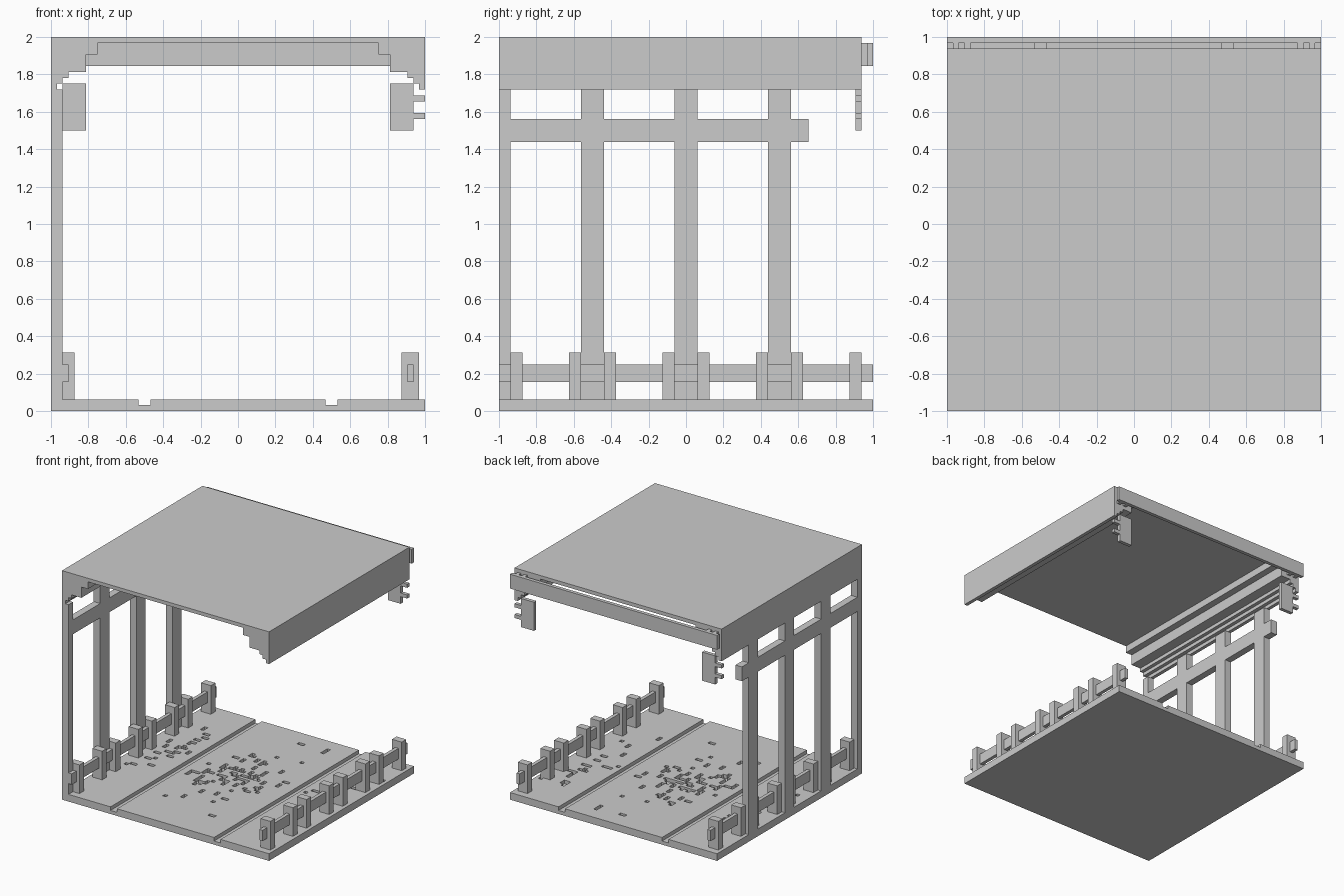
import bpy, bmesh, random

cube = bpy.data.objects.get("Cube")
if cube:
    bpy.data.objects.remove(cube, do_unlink=True)

random.seed(4)
U = 1 / 32  # one voxel

stone = bpy.data.materials.new("plain grey")
stone.use_nodes = True
GREY = (0.6, 0.6, 0.6, 1)
stone.diffuse_color = GREY
stone.node_tree.nodes["Principled BSDF"].inputs["Base Color"].default_value = GREY


def finish(name, bm):
    bmesh.ops.recalc_face_normals(bm, faces=bm.faces)
    mesh = bpy.data.meshes.new(name)
    bm.to_mesh(mesh)
    bm.free()
    mesh.materials.append(stone)
    obj = bpy.data.objects.new(name, mesh)
    bpy.context.collection.objects.link(obj)
    return obj


def box(name, x, y, z):
    """Box from (min, max) ranges in voxels."""
    bm = bmesh.new()
    bmesh.ops.create_cube(bm, size=1)
    for v in bm.verts:
        for i, (lo, hi) in enumerate((x, y, z)):
            v.co[i] = U * (hi if v.co[i] > 0 else lo)
    return finish(name, bm)


def side_box(name, side, x, y, z):
    """Box mirrored to the chosen side of the model."""
    return box(name, sorted((side * x[0], side * x[1])), y, z)


# Floor: base slab with three panels that leave two grooves
box("floor_base", (-32, 32), (-32, 32), (0, 1))


def floor_panel(name, x0, x1, pits):
    """Panel of voxel cells with worn pits cut through to the base."""
    w = x1 - x0
    holes = set()
    for cx, cy, sx, sy, count in pits:
        for _ in range(count):
            i, j = round(random.gauss(cx, sx)), round(random.gauss(cy, sy))
            long, along_x = random.choice((1, 2, 2, 3)), random.random() < 0.5
            for k in range(long):
                holes.add((i + k, j) if along_x else (i, j + k))
    bm = bmesh.new()
    verts = {(i, j): bm.verts.new((i * U, j * U, 2 * U))
             for i in range(x0, x1 + 1) for j in range(-32, 33)}
    for i in range(x0, x1):
        for j in range(-32, 32):
            inner = x0 < i < x1 - 1 and -31 < j < 30
            if not (inner and (i, j) in holes):
                bm.faces.new([verts[c] for c in
                              ((i, j), (i + 1, j), (i + 1, j + 1), (i, j + 1))])
    bmesh.ops.delete(bm, geom=[v for v in bm.verts if not v.link_faces], context="VERTS")
    rim = [e for e in bm.edges if e.is_boundary]
    walls = bmesh.ops.extrude_edge_only(bm, edges=rim)["geom"]
    bmesh.ops.translate(bm, vec=(0, 0, -U),
                        verts=[g for g in walls if isinstance(g, bmesh.types.BMVert)])
    finish(name, bm)


floor_panel("floor_right_panel", -32, -17, [(-24, 2, 3, 11, 28)])
floor_panel("floor_middle_panel", -15, 15, [(0, 0, 6, 5, 42), (0, 6, 7, 12, 28)])
floor_panel("floor_left_panel", 17, 32, [(24, 0, 3, 11, 20)])

# Low fence on both sides
for side, word in ((-1, "right"), (1, "left")):
    for c in (-29, -19, -13, -3, 3, 13, 19, 29):
        y = (c - 1, c + 1)
        side_box(word + "_fence_post", side, (28, 31), y, (2, 10))
    side_box(word + "_fence_rail", side, (29, 30), (-32, 32), (5, 8))

# Tall columns and cross rail on one side
for y in ((-32, -30), (-18, -14), (-2, 2), (14, 18)):
    box("column", (-32, -30), y, (2, 55))
box("column_rail", (-32, -30), (-32, 21), (46, 50))

# Roof with stepped cornices, extruded along y from one mirrored profile
half = [(32, 64), (32, 55), (31, 55), (31, 56), (30, 56), (30, 57), (29, 57),
        (29, 58), (26, 58), (26, 61), (24, 61), (24, 63)]
profile = half + [(-x, z) for x, z in reversed(half)]
bm = bmesh.new()
front = bm.faces.new([bm.verts.new((x * U, -1, z * U)) for x, z in profile])
extruded = bmesh.ops.extrude_face_region(bm, geom=[front])["geom"]
bmesh.ops.translate(bm, vec=(0, 62 * U, 0),
                    verts=[g for g in extruded if isinstance(g, bmesh.types.BMVert)])
finish("roof", bm)

# Back beam, its connectors, and the hanging boards with pegs
box("back_beam", (-32, 32), (31, 32), (59, 63))
for side, word in ((-1, "right"), (1, "left")):
    for x in (28, 30):
        side_box(word + "_beam_connector", side, (x, x + 1), (30, 31), (59, 63))
    side_box(word + "_hanging_board", side, (26, 30), (29, 30), (48, 56))
    for z in (50, 53):
        side_box(word + "_board_peg", side, (30, 32), (29, 30), (z, z + 1))
